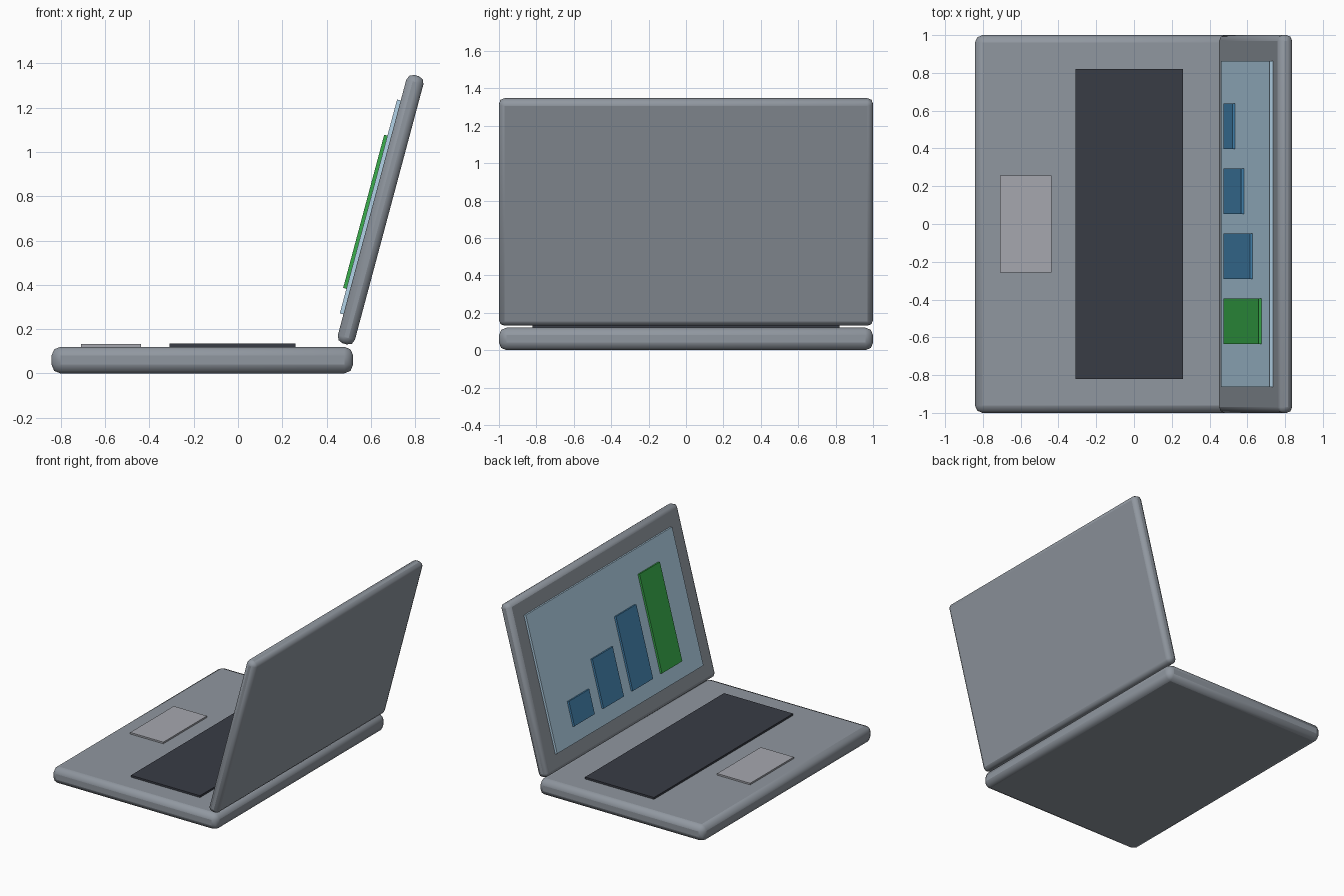
import bpy
from math import radians
from mathutils import Matrix, Vector

if "Cube" in bpy.data.objects:
    bpy.data.objects.remove(bpy.data.objects["Cube"])


def paint(name, rgb):
    mat = bpy.data.materials.new(name)
    mat.diffuse_color = (*rgb, 1)
    mat.use_nodes = True
    mat.node_tree.nodes["Principled BSDF"].inputs["Base Color"].default_value = mat.diffuse_color
    return mat


SHELL = paint("shell_grey", (0.28, 0.31, 0.35))
DARK = paint("key_dark", (0.04, 0.045, 0.06))
PAD = paint("pad_grey", (0.38, 0.39, 0.43))
GLASS = paint("screen_blue", (0.45, 0.65, 0.80))
BLUE = paint("bar_blue", (0.06, 0.24, 0.45))
GREEN = paint("bar_green", (0.04, 0.42, 0.07))

# Lid frame: local -x faces the user, local z runs up the tilted lid
LID = Matrix.Translation((0.644, 0, 0.739)) @ Matrix.Rotation(radians(15), 4, 'Y')


def box(name, lo, hi, mat, frame=Matrix(), bevel=0):
    lo, hi = Vector(lo), Vector(hi)
    bpy.ops.mesh.primitive_cube_add(size=1)
    ob = bpy.context.object
    ob.name = name
    ob.data.transform(Matrix.Translation((lo + hi) / 2) @ Matrix.Diagonal((*(hi - lo), 1)))
    ob.matrix_world = frame
    ob.data.materials.append(mat)
    if bevel:
        mod = ob.modifiers.new("rounded_edges", 'BEVEL')
        mod.width = bevel
        mod.segments = 2
        bpy.ops.object.shade_smooth_by_angle(angle=radians(50))
    return ob


# Base with keyboard and trackpad
box("base", (-0.842, -1, 0), (0.52, 1, 0.12), SHELL, bevel=0.04)
box("keyboard", (-0.31, -0.82, 0.11), (0.26, 0.82, 0.134), DARK)
box("trackpad", (-0.71, -0.257, 0.11), (-0.437, 0.257, 0.132), PAD)

# Lid and screen
box("lid", (-0.04, -1, -0.627), (0.04, 1, 0.627), SHELL, LID, bevel=0.03)
box("screen", (-0.057, -0.863, -0.5), (-0.03, 0.863, 0.5), GLASS, LID)

# Rising chart bars, tallest one green
for i in range(4):
    y = 0.517 - 0.344 * i
    box(f"chart_bar_{i + 1}", (-0.072, y - 0.12, -0.385),
        (-0.05, y + 0.12, -0.385 + 0.179 * (i + 1)),
        GREEN if i == 3 else BLUE, LID)
